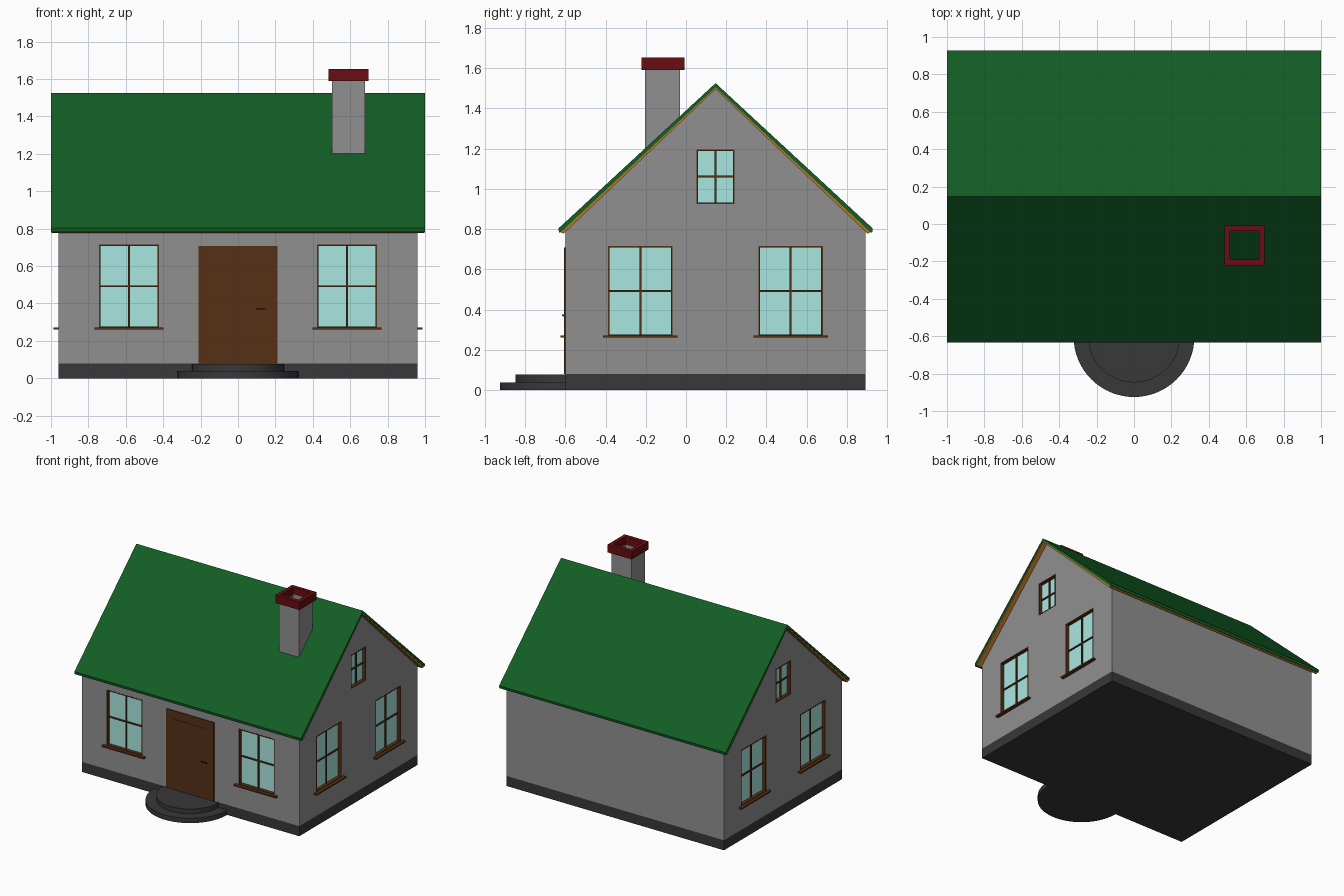
import bpy, bmesh, math
from mathutils import Matrix, Vector

if "Cube" in bpy.data.objects:
    bpy.data.objects.remove(bpy.data.objects["Cube"])

CY = 0.147                      # ridge line, middle of the house in y
WX, WY = 0.96, 0.745            # wall half sizes
FRONT = CY - WY


def material(name, rgb):
    m = bpy.data.materials.new(name)
    m.diffuse_color = (*rgb, 1)
    m.use_nodes = True
    m.node_tree.nodes["Principled BSDF"].inputs["Base Color"].default_value = m.diffuse_color
    return m


GREEN = material("roof_green", (0.006, 0.11, 0.018))
BROWN = material("door_brown", (0.09, 0.03, 0.008))
SOFFIT = material("soffit_wood", (0.45, 0.18, 0.02))
GLASS = material("glass", (0.40, 0.80, 0.75))
DARK = material("foundation_dark", (0.04, 0.04, 0.04))
RED = material("cap_red", (0.14, 0.004, 0.006))
STONE = material("wall_grey", (0.28, 0.28, 0.28))
BLACK = material("handle_black", (0.03, 0.02, 0.015))


def finish(name, bm, mat, matrix=None):
    bmesh.ops.recalc_face_normals(bm, faces=bm.faces)
    me = bpy.data.meshes.new(name)
    bm.to_mesh(me)
    bm.free()
    ob = bpy.data.objects.new(name, me)
    bpy.context.collection.objects.link(ob)
    if matrix:
        ob.matrix_world = matrix
    me.materials.append(mat)
    return ob


def boxes(name, spans, mat, matrix=None):
    """One object from several (x0, x1, y0, y1, z0, z1) boxes."""
    bm = bmesh.new()
    for x0, x1, y0, y1, z0, z1 in spans:
        m = Matrix.Translation(((x0 + x1) / 2, (y0 + y1) / 2, (z0 + z1) / 2))
        m = m @ Matrix.Diagonal((x1 - x0, y1 - y0, z1 - z0, 1))
        bmesh.ops.create_cube(bm, size=1, matrix=m)
    return finish(name, bm, mat, matrix)


def gable_prism(name, profile, hx, mat):
    """Extrude a (y, z) profile along x."""
    bm = bmesh.new()
    f = bm.faces.new([bm.verts.new((-hx, CY + y, z)) for y, z in profile])
    ext = bmesh.ops.extrude_face_region(bm, geom=[f])["geom"]
    verts = [v for v in ext if isinstance(v, bmesh.types.BMVert)]
    bmesh.ops.translate(bm, verts=verts, vec=(2 * hx, 0, 0))
    return finish(name, bm, mat)


def mirrored(half):
    """Complete a profile given from the top ridge point to the inner ridge point."""
    return half + [(-y, z) for y, z in half[-2:0:-1]]


def ring(x0, x1, y0, y1, z0, z1, t):
    """Four boxes around a rectangular flue, seen from above."""
    return [(x0, x1, y0, y0 + t, z0, z1), (x0, x1, y1 - t, y1, z0, z1),
            (x0, x0 + t, y0 + t, y1 - t, z0, z1), (x1 - t, x1, y0 + t, y1 - t, z0, z1)]


# foundation and walls
boxes("foundation", [(-WX, WX, FRONT, CY + WY, 0, 0.08)], DARK)
walls = gable_prism("walls", [(-WY, 0.08), (WY, 0.08), (WY, 0.787), (0, 1.503), (-WY, 0.787)], WX, STONE)


def cut_wall(name, span, matrix):
    cutter = boxes(name, [span], BROWN, matrix)
    cutter.hide_render = True
    cutter.hide_viewport = True
    cutter.display_type = 'WIRE'
    mod = walls.modifiers.new(name, 'BOOLEAN')
    mod.operation = 'DIFFERENCE'
    mod.solver = 'EXACT'
    mod.object = cutter


def window(name, matrix, w, z0, z1, sill=True):
    """Recessed window; local -y points out of the wall, y = 0 is the wall face."""
    d, t, b = 0.035, 0.008, 0.005
    h, zm = w / 2, (z0 + z1) / 2
    cut_wall(name + "_cutter", (-h, h, -0.1, d, z0, z1), matrix)
    boxes(name + "_glass", [(-h + t, h - t, d - 0.008, d, z0 + t, z1 - t)], GLASS, matrix)
    boxes(name + "_frame", [
        (-h, -h + t, -0.001, d, z0, z1), (h - t, h, -0.001, d, z0, z1),
        (-h + t, h - t, -0.001, d, z0, z0 + t), (-h + t, h - t, -0.001, d, z1 - t, z1),
        (-b, b, d - 0.018, d - 0.004, z0 + t, z1 - t),
        (-h + t, h - t, d - 0.017, d - 0.004, zm - b, zm + b)], BROWN, matrix)
    if sill:
        boxes(name + "_sill", [(-h - 0.025, h + 0.025, -0.026, 0.01, z0 - 0.008, z0 + 0.004)], BROWN, matrix)


# front windows, then the same three windows on each gable
for side, label in ((-1, "left"), (1, "right")):
    window(f"front_window_{label}", Matrix.Translation((side * 0.583, FRONT, 0)), 0.32, 0.268, 0.716)
    turn = Matrix.Rotation(side * math.pi / 2, 4, 'Z')
    for part, y, w, z0, z1, sill in (("front", -0.227, 0.32, 0.268, 0.716, True),
                                     ("back", 0.52, 0.32, 0.268, 0.716, True),
                                     ("attic", CY, 0.19, 0.925, 1.196, False)):
        place = Matrix.Translation((side * WX, y, 0)) @ turn
        window(f"{label}_{part}_window", place, w, z0, z1, sill)

# roof: green covering over a wooden soffit that thins towards the ridge
gable_prism("roof", mirrored([(0, 1.525), (0.781, 0.803), (0.778, 0.782), (0.768, 0.786), (0, 1.505)]), 1.0, GREEN)
gable_prism("soffit", mirrored([(0, 1.5055), (0.772, 0.785), (0.755, 0.777), (0, 1.495)]), 0.997, SOFFIT)

# door with frame, two raised panels and a lever handle
boxes("door_frame", [(-0.21, -0.195, FRONT - 0.008, FRONT + 0.02, 0.08, 0.708),
                     (0.195, 0.21, FRONT - 0.008, FRONT + 0.02, 0.08, 0.708),
                     (-0.195, 0.195, FRONT - 0.008, FRONT + 0.02, 0.693, 0.708)], BROWN)
boxes("door", [(-0.195, 0.195, FRONT - 0.004, FRONT + 0.02, 0.08, 0.693),
               (-0.15, 0.15, FRONT - 0.007, FRONT, 0.13, 0.64)], BROWN)
boxes("door_handle", [(0.10, 0.148, FRONT - 0.018, FRONT - 0.012, 0.368, 0.376),
                      (0.14, 0.148, FRONT - 0.014, FRONT, 0.366, 0.376)], BLACK)

# round entrance steps, half buried in the foundation
for name, radius, z0, z1 in (("lower_step", 0.323, 0, 0.038), ("upper_step", 0.245, 0.038, 0.076)):
    bm = bmesh.new()
    bmesh.ops.create_cone(bm, cap_ends=True, segments=64, radius1=radius, radius2=radius, depth=z1 - z0,
                          matrix=Matrix.Translation((0, FRONT - 0.004, (z0 + z1) / 2)))
    step = finish(name, bm, DARK)
    bpy.context.view_layer.objects.active = step
    step.select_set(True)
    bpy.ops.object.shade_smooth_by_angle(angle=math.radians(30))
    step.select_set(False)

# open chimney with a red cap
boxes("chimney", ring(0.502, 0.68, -0.203, -0.03, 1.1, 1.6, 0.01), STONE)
boxes("chimney_cap", ring(0.484, 0.697, -0.221, -0.008, 1.59, 1.653, 0.03), RED)
